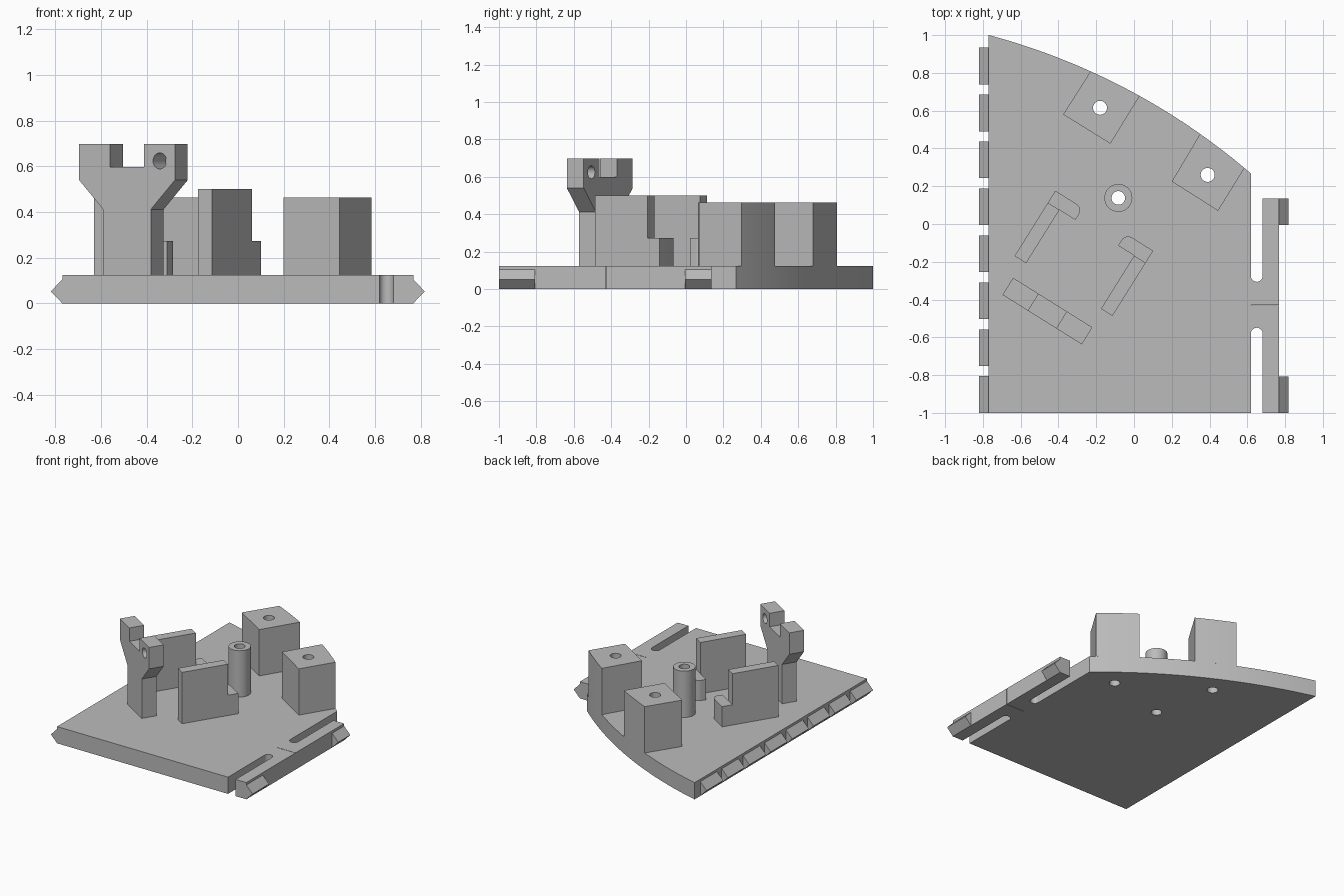
import bpy, bmesh
from math import sin, cos, pi, sqrt
from mathutils import Matrix, Vector

if "Cube" in bpy.data.objects:
    bpy.data.objects.remove(bpy.data.objects["Cube"])

GREY = (0.5, 0.5, 0.5, 1)
grey = bpy.data.materials.new("plain grey")
grey.use_nodes = True
grey.diffuse_color = GREY
grey.node_tree.nodes["Principled BSDF"].inputs["Base Color"].default_value = GREY

PLATE, BLOCK, WALL, HOOK = 0.123, 0.463, 0.5, 0.272
UP = Vector((0, 0, 1))
ALONG = Vector((0.53, 0.848, 0))      # slanted layout directions
ACROSS = Vector((0.848, -0.53, 0))


def frame(origin, x, y, z):
    """Matrix that places local axes at an origin."""
    m = Matrix((x, y, z)).transposed().to_4x4()
    m.translation = origin
    return m


def prism(name, outline, z0, z1, place=Matrix()):
    """Extrude a closed outline from z0 to z1 and place it."""
    bm = bmesh.new()
    base = bm.faces.new([bm.verts.new((x, y, z0)) for x, y in outline])
    top = bmesh.ops.extrude_face_region(bm, geom=[base])["geom"]
    bmesh.ops.translate(bm, vec=(0, 0, z1 - z0),
                        verts=[g for g in top if isinstance(g, bmesh.types.BMVert)])
    bm.transform(place)
    bmesh.ops.recalc_face_normals(bm, faces=bm.faces)
    mesh = bpy.data.meshes.new(name)
    bm.to_mesh(mesh)
    bm.free()
    mesh.materials.append(grey)
    obj = bpy.data.objects.new(name, mesh)
    bpy.context.collection.objects.link(obj)
    return obj


def arc(cx, cy, r, a0, a1, n=32):
    return [(cx + r * cos(a0 + (a1 - a0) * i / n),
             cy + r * sin(a0 + (a1 - a0) * i / n)) for i in range(n + 1)]


def circle(cx, cy, r):
    return arc(cx, cy, r, 0, 2 * pi)[:-1]


def drill(obj, outline, z0, z1, place=Matrix()):
    """Cut a hole through an object."""
    cutter = prism("cutter", outline, z0, z1, place)
    cutter.hide_render = True
    mod = obj.modifiers.new("hole", "BOOLEAN")
    mod.operation, mod.solver, mod.object = "DIFFERENCE", "EXACT", cutter
    bpy.context.view_layer.objects.active = obj
    bpy.ops.object.modifier_apply(modifier=mod.name)
    bpy.data.objects.remove(cutter)


def rim(x0, x1, n):
    """Points on the large curved back edge."""
    xs = [x0 + (x1 - x0) * i / n for i in range(n + 1)]
    return [(x, -2.396 + sqrt(3.515 ** 2 - (x + 1.675) ** 2)) for x in xs]


# Base plate with curved back edge and slotted spring arms
slot_x, slot_r, slit = 0.65, 0.031, 0.0015
outline = [(-0.77, -1), (slot_x - slot_r, -1)]
outline += arc(slot_x, -0.58, slot_r, pi, 0, 16)
outline += [(slot_x + slot_r, -1), (0.768, -1), (0.768, -0.43 - slit),
            (0.62, -0.43 - slit), (0.62, -0.43 + slit), (0.768, -0.43 + slit),
            (0.768, 0.135), (slot_x + slot_r, 0.135)]
outline += arc(slot_x, -0.275, slot_r, 0, -pi, 16)
outline += rim(slot_x - slot_r, -0.77, 40)
plate = prism("base_plate", outline, 0, PLATE)

# Mounting blocks that follow the curved edge, with screw holes
blocks = {
    "back_block": ([(-0.375, 0.58), (-0.125, 0.425)], (0.03, -0.23), (-0.18, 0.615)),
    "side_block": ([(0.2, 0.225), (0.445, 0.07)], (0.585, 0.35), (0.39, 0.26)),
}
for name, (inner, (x0, x1), hole) in blocks.items():
    block = prism(name, inner + rim(x0, x1, 10), PLATE, BLOCK)
    for part in (block, plate):
        drill(part, circle(*hole, 0.037), -0.1, 1)

# Hollow post
post = prism("round_post", circle(-0.083, 0.138, 0.074), PLATE, BLOCK)
for part in (post, plate):
    drill(part, circle(-0.083, 0.138, 0.036), -0.1, 1)

# Guide walls facing each other, each with a low rounded hook
foot = [(0.332, 0), (0.407, 0)] + arc(0.367, 0.132, 0.04, 0, pi / 2, 12) + [(0.332, 0.172)]
for side, origin, across in (("left", (-0.114, -0.487, 0), -ACROSS),
                             ("right", (-0.632, -0.169, 0), ACROSS)):
    place = frame(origin, ALONG, across, UP)
    prism(side + "_wall", [(0, 0), (0.332, 0), (0.332, 0.072), (0, 0.072)],
          PLATE, WALL, place)
    prism(side + "_wall_hook", foot, PLATE, HOOK, place)

# Forked bracket with a pin hole through each prong
width, thick = 0.495, 0.106
half = [(0.124, PLATE), (0.124, 0.412), (0, 0.54), (0, 0.697), (0.16, 0.697), (0.16, 0.598)]
profile = half + [(width - u, z) for u, z in reversed(half)]
place = frame((-0.64, -0.285, 0), ACROSS, UP, -ALONG)
fork = prism("forked_bracket", profile, 0, thick, place)
for u in (0.078, width - 0.078):
    drill(fork, circle(u, 0.624, 0.035), -0.1, thick + 0.1, place)

# Pointed edge teeth: a row on the right, one on each spring arm on the left
tooth = [(0, 0), (0.05, 0.052), (0, 0.105)]


def edge_tooth(name, x, sign, y0, y1):
    place = frame((x, y0, 0), Vector((sign, 0, 0)), UP, Vector((0, 1, 0)))
    prism(name, tooth, 0, y1 - y0, place)


for i in range(8):
    y = -1 + 0.2485 * i
    edge_tooth("right_tooth", -0.77, -1, y, y + 0.194)
edge_tooth("left_front_tooth", 0.768, 1, -1, -0.808)
edge_tooth("left_back_tooth", 0.768, 1, -0.005, 0.135)

# Smooth the round surfaces, keep the edges sharp
bpy.ops.object.select_all(action="DESELECT")
for obj in (o for o in bpy.context.collection.objects if o.type == "MESH"):
    obj.select_set(True)
    bpy.context.view_layer.objects.active = obj
bpy.ops.object.shade_smooth_by_angle(angle=pi / 6)
